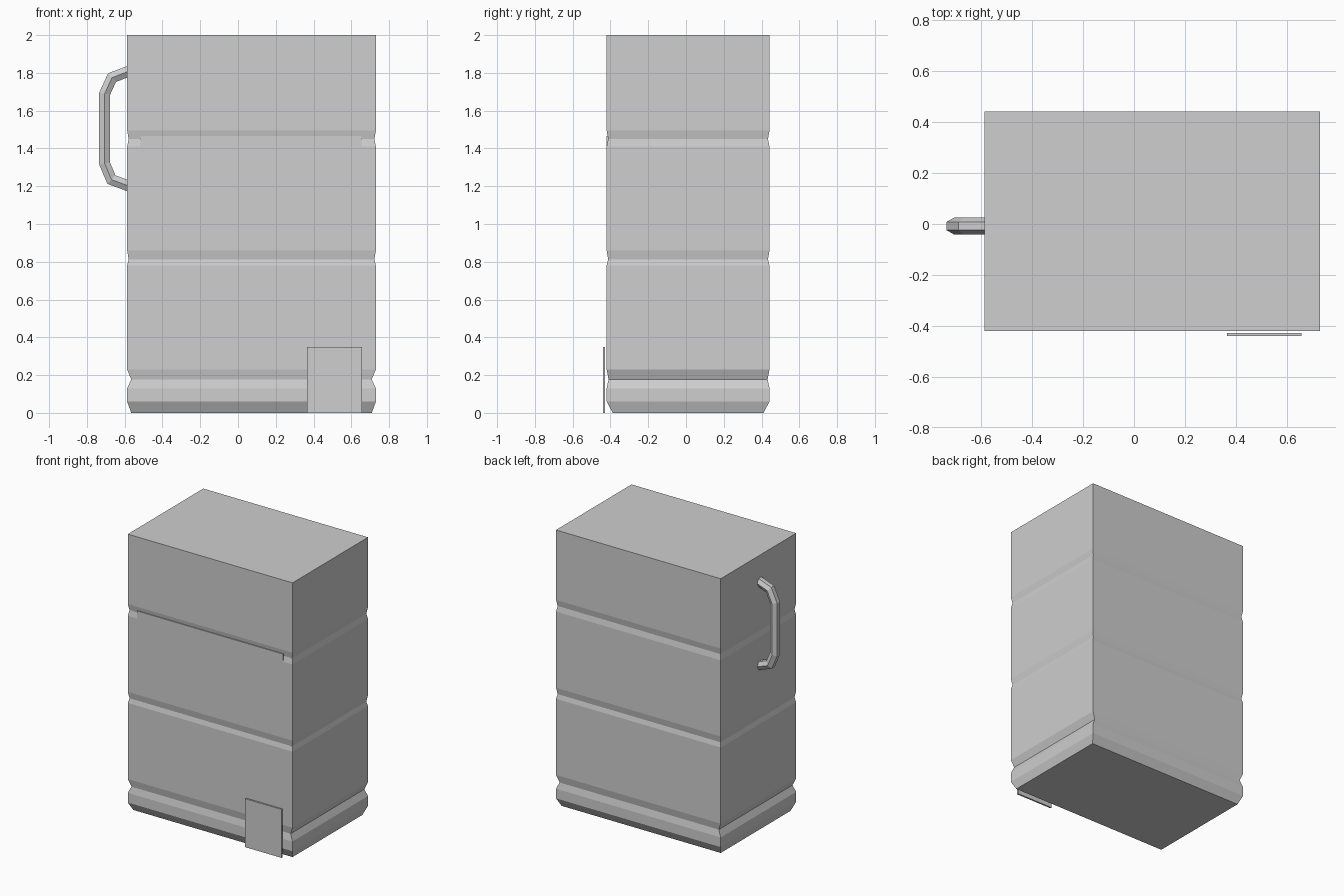
import bpy
import bmesh
from math import cos, sin, pi
from mathutils import Vector

if "Cube" in bpy.data.objects:
    bpy.data.objects.remove(bpy.data.objects["Cube"], do_unlink=True)

grey = bpy.data.materials.new("plain grey")
grey.use_nodes = True
colour = (0.62, 0.62, 0.62, 1)
grey.diffuse_color = colour
grey.node_tree.nodes["Principled BSDF"].inputs["Base Color"].default_value = colour


def finish(name, bm):
    bmesh.ops.recalc_face_normals(bm, faces=bm.faces)
    mesh = bpy.data.meshes.new(name)
    bm.to_mesh(mesh)
    bm.free()
    mesh.materials.append(grey)
    obj = bpy.data.objects.new(name, mesh)
    bpy.context.collection.objects.link(obj)
    return obj


def loft(name, rings):
    """Skin a list of rings of points and cap both ends."""
    bm = bmesh.new()
    loops = [[bm.verts.new(p) for p in ring] for ring in rings]
    count = len(loops[0])
    for low, high in zip(loops, loops[1:]):
        for i in range(count):
            j = (i + 1) % count
            bm.faces.new((low[i], low[j], high[j], high[i]))
    bm.faces.new(loops[0])
    bm.faces.new(loops[-1])
    return finish(name, bm)


def box(name, x0, x1, y0, y1, z0, z1):
    return loft(name, [[(x0, y0, z), (x1, y0, z), (x1, y1, z), (x0, y1, z)]
                       for z in (z0, z1)])


# Body: rectangular rings at each height, inset at the grooves and base
LEFT, RIGHT, FRONT, BACK = 0.73, -0.587, -0.42, 0.442
profile = [(0, 0.022, 0.032), (0.06, 0, 0), (0.13, 0, 0), (0.177, 0.022, 0.01),
           (0.23, 0, 0), (0.78, 0, 0), (0.813, 0.008, 0.008), (0.86, 0, 0),
           (1.41, 0, 0), (1.45, 0.008, 0.008), (1.495, 0, 0), (2, 0, 0)]
loft("body", [[(RIGHT + dx, FRONT + dy, z), (LEFT - dx, FRONT + dy, z),
               (LEFT - dx, BACK - dy, z), (RIGHT + dx, BACK - dy, z)]
              for z, dx, dy in profile])

# Flush front panel that closes the lower half of the upper groove
box("front_panel", -0.515, 0.655, FRONT - 0.0005, FRONT + 0.02, 0.88, 1.465)

# Thin plate standing just in front of the base
box("front_plate", 0.365, 0.657, -0.44, -0.428, 0, 0.35)

# Side handle: six-sided bar swept along a bent path with mitred corners
path = [Vector(p) for p in ((-0.575, 1.81), (-0.667, 1.775), (-0.706, 1.69),
                            (-0.706, 1.32), (-0.67, 1.235), (-0.575, 1.2))]
rings = []
for i, p in enumerate(path):
    before = (p - path[max(i - 1, 0)]).normalized()
    after = (path[min(i + 1, len(path) - 1)] - p).normalized()
    along = (before + after).normalized()
    across = Vector((-along.y, along.x))
    if 0 < i < len(path) - 1:
        across /= along.dot(after)
    ring = []
    for k in range(6):
        a = k * pi / 3
        q = p + across * 0.033 * sin(a)
        ring.append((q.x, -0.008 + 0.033 * cos(a), q.y))
    rings.append(ring)
loft("side_handle", rings)
